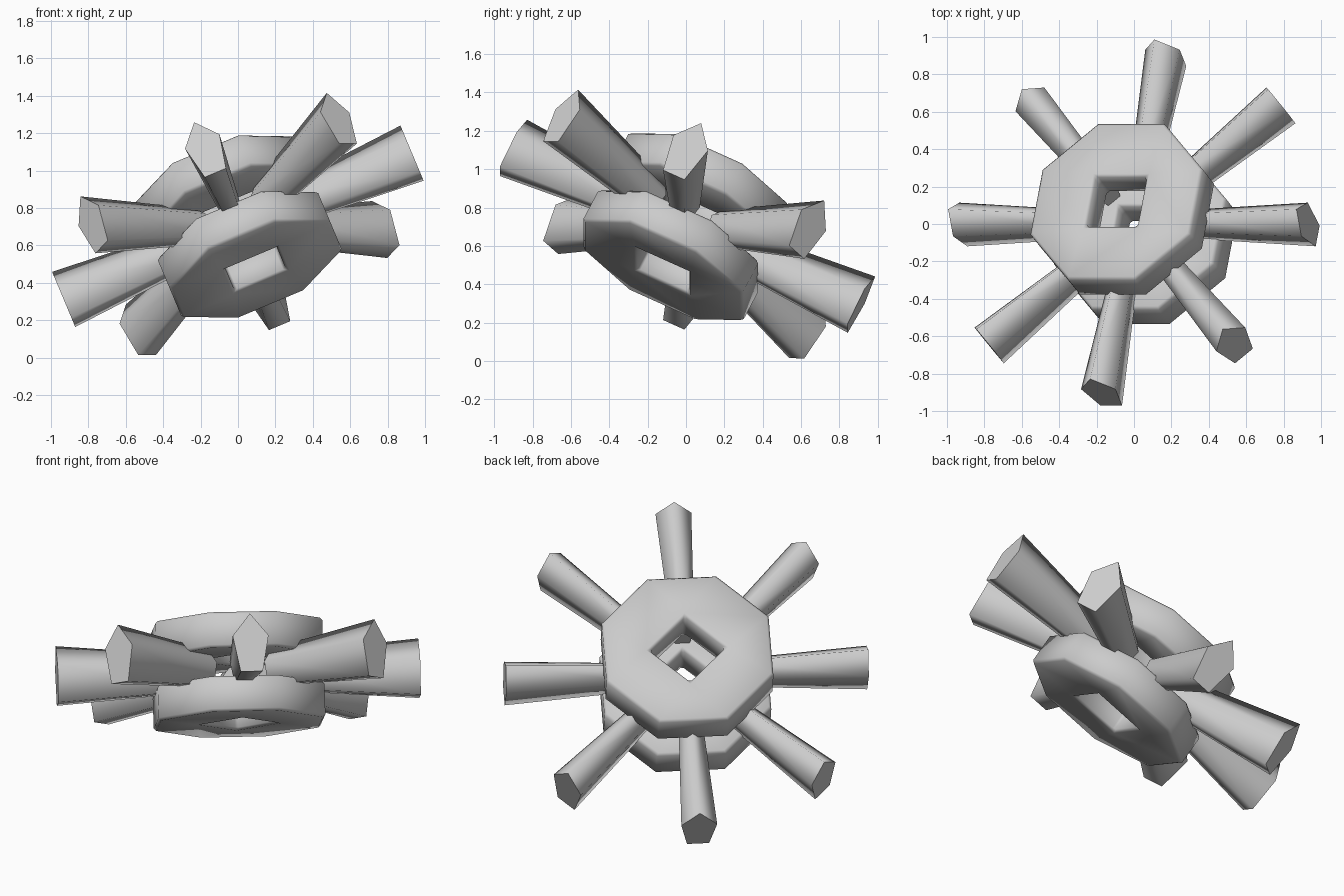
import bpy, bmesh, math
from mathutils import Vector, Matrix

cube = bpy.data.objects.get("Cube")
if cube:
    bpy.data.objects.remove(cube, do_unlink=True)

# Single grey material
grey = bpy.data.materials.new("plain_grey")
grey.use_nodes = True
color = (0.6, 0.6, 0.6, 1)
grey.diffuse_color = color
grey.node_tree.nodes["Principled BSDF"].inputs["Base Color"].default_value = color

# Tilted wheel frame: u and v lie in the wheel plane, n is its axle
n = Vector((-0.42, 0.53, 1)).normalized()
u = Vector((1, 0, 0.42)).normalized()
v = n.cross(u)
frame = Matrix((u, v, n)).transposed().to_4x4()
frame.translation = Vector((0, 0, 0.70))


def polar(radius, degrees, z=0):
    a = math.radians(degrees)
    return Vector((radius * math.cos(a), radius * math.sin(a), z))


def add_object(name, bm, turn=0):
    bmesh.ops.recalc_face_normals(bm, faces=bm.faces)
    mesh = bpy.data.meshes.new(name)
    for f in bm.faces:
        f.smooth = True
    bm.to_mesh(mesh)
    bm.free()
    mesh.materials.append(grey)
    obj = bpy.data.objects.new(name, mesh)
    bpy.context.collection.objects.link(obj)
    obj.matrix_world = frame @ Matrix.Rotation(math.radians(turn), 4, "Z")
    return obj


def ring(name, height):
    """Octagonal plate with a square hole."""
    bm = bmesh.new()
    layers = []
    for z in (height - 0.1, height + 0.1):
        outer = [bm.verts.new(polar(0.503, 22.5 + 45 * i, z)) for i in range(8)]
        inner = [bm.verts.new(polar(0.21, 45 + 90 * i, z)) for i in range(4)]
        layers.append((outer, inner))
        for i in range(4):
            a, b, c = outer[2 * i], outer[2 * i + 1], outer[(2 * i + 2) % 8]
            bm.faces.new((a, b, inner[i]))
            bm.faces.new((b, c, inner[(i + 1) % 4], inner[i]))
    for low, high in zip(*layers):
        for i in range(len(low)):
            j = (i + 1) % len(low)
            bm.faces.new((low[i], low[j], high[j], high[i]))
    obj = add_object(name, bm)
    bevel = obj.modifiers.new("soft_edges", "BEVEL")
    bevel.width = 0.015
    bevel.segments = 1
    bevel.limit_method = "ANGLE"
    bevel.angle_limit = math.radians(60)


def spoke(name, turn):
    """Five-sided bar that widens outward."""
    bm = bmesh.new()
    ends = []
    for x, size in ((0.25, 0.63), (1.01, 1.0)):
        loop = []
        for i in range(5):
            p = polar(size, 90 + 72 * i)
            loop.append(bm.verts.new((x, p.x * 0.105, p.y * 0.18)))
        ends.append(loop)
    for i in range(5):
        j = (i + 1) % 5
        bm.faces.new((ends[0][i], ends[0][j], ends[1][j], ends[1][i]))
    for loop in ends:
        cap = bm.faces.new(loop)
        for e in cap.edges:
            e.smooth = False
    add_object(name, bm, turn)


ring("upper_ring", 0.18)
ring("lower_ring", -0.18)
for k in range(8):
    spoke(f"spoke_{k + 1}", 45 * k)
